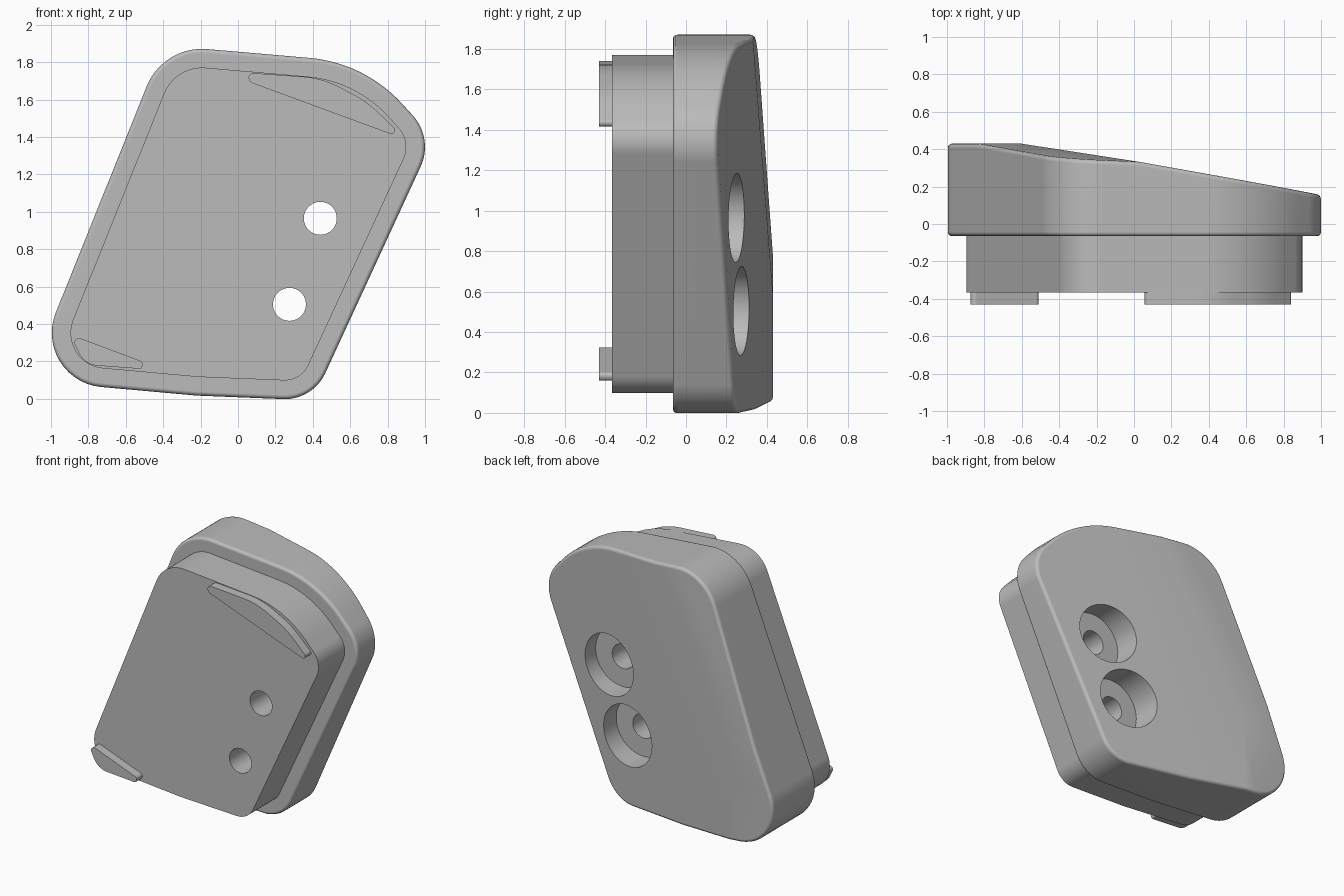
import bpy, bmesh, math
from mathutils import Vector

cube = bpy.data.objects.get("Cube")
if cube:
    bpy.data.objects.remove(cube, do_unlink=True)

grey = bpy.data.materials.new("plain grey")
grey.use_nodes = True
GREY = (0.5, 0.5, 0.5, 1)
grey.diffuse_color = GREY
grey.node_tree.nodes["Principled BSDF"].inputs["Base Color"].default_value = GREY


def rounded(corners, inset=0.0, steps=14):
    """Fillet each (x, z, radius) corner of a clockwise outline, optionally inset."""
    pts = []
    for i, (x, z, r) in enumerate(corners):
        p = Vector((x, z))
        a = (Vector(corners[i - 1][:2]) - p).normalized()
        b = (Vector(corners[(i + 1) % len(corners)][:2]) - p).normalized()
        half = a.angle(b) / 2
        centre = p + (a + b).normalized() * r / math.sin(half)
        start = (p + a * r / math.tan(half) - centre).normalized()
        end = (p + b * r / math.tan(half) - centre).normalized()
        for k in range(steps + 1):
            pts.append(centre + start.slerp(end, k / steps) * (r - inset))
    return pts


def prism(name, outline, front, back, cuts=()):
    """Extrude an x/z outline along y, then trim it with planes."""
    bm = bmesh.new()
    face = bm.faces.new([bm.verts.new((x, front, z)) for x, z in outline])
    ext = bmesh.ops.extrude_face_region(bm, geom=[face])["geom"]
    verts = [v for v in ext if isinstance(v, bmesh.types.BMVert)]
    bmesh.ops.translate(bm, verts=verts, vec=(0, back - front, 0))
    for point, normal in cuts:
        bmesh.ops.bisect_plane(bm, geom=bm.verts[:] + bm.edges[:] + bm.faces[:], dist=1e-5,
                               plane_co=point, plane_no=normal, clear_outer=True)
        bmesh.ops.holes_fill(bm, edges=[e for e in bm.edges if e.is_boundary], sides=0)
    bmesh.ops.recalc_face_normals(bm, faces=bm.faces)
    mesh = bpy.data.meshes.new(name)
    bm.to_mesh(mesh)
    bm.free()
    mesh.materials.append(grey)
    ob = bpy.data.objects.new(name, mesh)
    bpy.context.collection.objects.link(ob)
    return ob


def disc(name, x, z, r, front, back):
    ring = [(x + r * math.cos(t * math.tau / 64), z + r * math.sin(t * math.tau / 64))
            for t in range(64)]
    ob = prism(name, ring, front, back)
    ob.hide_render = True
    return ob


def finish(ob, bevel=0.0, cutters=()):
    """Round the rims, cut the bores and smooth the curved sides."""
    if bevel:
        m = ob.modifiers.new("rim", 'BEVEL')
        m.width, m.segments = bevel, 3
        m.limit_method, m.angle_limit = 'ANGLE', math.radians(45)
        m.use_clamp_overlap = False
    for c in cutters:
        m = ob.modifiers.new("bore", 'BOOLEAN')
        m.operation, m.object, m.solver = 'DIFFERENCE', c, 'EXACT'
    bpy.ops.object.select_all(action='DESELECT')
    ob.select_set(True)
    bpy.context.view_layer.objects.active = ob
    for m in list(ob.modifiers):
        bpy.ops.object.modifier_apply(modifier=m.name)
    bpy.ops.object.shade_smooth_by_angle(angle=math.radians(35))
    w = ob.modifiers.new("even shading", 'WEIGHTED_NORMAL')
    w.keep_sharp = True


# Slanted block outline, clockwise from the front
OUTLINE = [(-0.40, 1.89, 0.32), (0.678, 1.797, 0.76), (1.046, 1.392, 0.25),
           (0.40, -0.008, 0.24), (-0.22, 0.017, 0.6), (-1.12, 0.098, 0.29)]

# Back is trimmed by two slopes and a flat: y = a + b x + c z
slopes = [(0.316, -0.177, 0.0116), (0.432, -0.048, -0.0534), (0.43, 0, 0)]
cuts = [((0, a, 0), (-b, 1, -c)) for a, b, c in slopes]

body = prism("body", rounded(OUTLINE), -0.065, 0.7, cuts)
plug = prism("front_plug", rounded(OUTLINE, 0.1), -0.365, 0.0)

# Screw holes with wide recesses from the back
bores, recesses = [], []
for i, (x, z) in enumerate([(0.44, 0.965), (0.275, 0.505)]):
    bores.append(disc(f"bore_cutter_{i}", x, z, 0.088, -0.6, 0.8))
    recesses.append(disc(f"recess_cutter_{i}", x, z, 0.22, 0.09, 0.8))
finish(body, 0.022, bores + recesses)
finish(plug, 0.0, bores)
for c in bores + recesses:
    bpy.data.objects.remove(c, do_unlink=True)

# Raised pads on the front
UPPER = [(0.03, 1.745, 0.025), (0.45, 1.715, 0.5), (0.69, 1.59, 0.6),
         (0.90, 1.385, 0.02), (0.07, 1.69, 0.02)]
LOWER = [(-0.90, 0.345, 0.025), (-0.50, 0.195, 0.022), (-0.52, 0.16, 0.015),
         (-0.82, 0.182, 0.12)]
for name, shape in (("upper_pad", UPPER), ("lower_pad", LOWER)):
    finish(prism(name, rounded(shape, steps=8), -0.43, -0.36))
